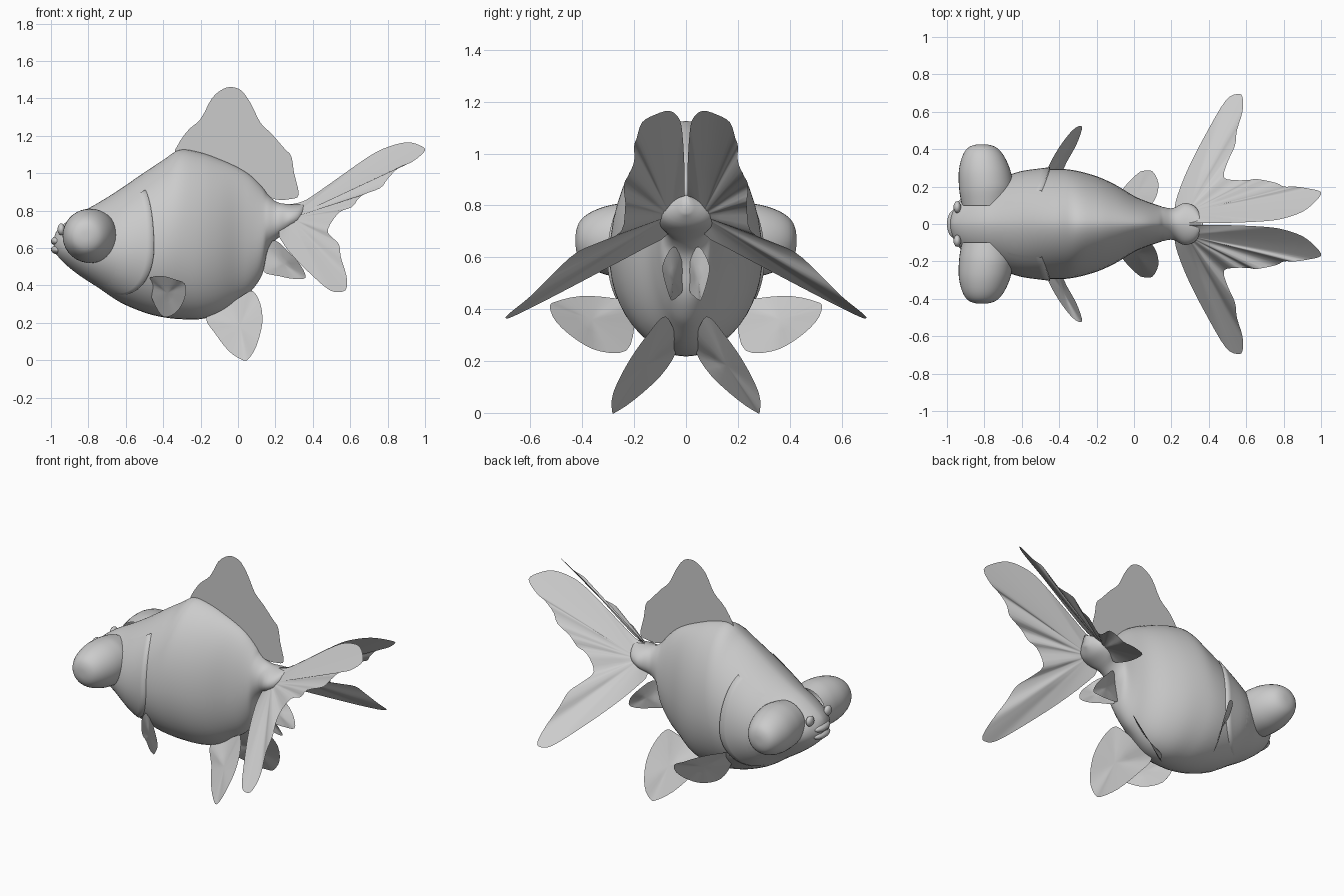
import bpy, bmesh, math
from mathutils import Vector, Matrix

cube = bpy.data.objects.get("Cube")
if cube:
    bpy.data.objects.remove(cube, do_unlink=True)

# One plain grey for the whole model
grey = bpy.data.materials.new("plain_grey")
grey.use_nodes = True
colour = (0.6, 0.6, 0.6, 1)
grey.diffuse_color = colour
grey.node_tree.nodes["Principled BSDF"].inputs["Base Color"].default_value = colour


def finish(name, bm, fix_normals=True):
    """Turn a bmesh into a smooth shaded object."""
    if fix_normals:
        bmesh.ops.recalc_face_normals(bm, faces=bm.faces)
    mesh = bpy.data.meshes.new(name)
    bm.to_mesh(mesh)
    bm.free()
    mesh.materials.append(grey)
    for face in mesh.polygons:
        face.use_smooth = True
    obj = bpy.data.objects.new(name, mesh)
    bpy.context.collection.objects.link(obj)
    return obj


def spline(points, steps, closed=False):
    """Smooth curve through points of any dimension."""
    points = [Vector(p) for p in points]
    count = len(points)

    def pick(i):
        return points[i % count] if closed else points[max(0, min(count - 1, i))]

    result = []
    for i in range(count if closed else count - 1):
        a, b, c, d = (pick(i + k) for k in (-1, 0, 1, 2))
        for s in range(steps):
            t = s / steps
            result.append(b + (c - a) * (t / 2)
                          + (a * 2 - b * 5 + c * 4 - d) * (t * t / 2)
                          + (b * 3 - a - c * 3 + d) * (t ** 3 / 2))
    if not closed:
        result.append(points[-1])
    return result


def grid(bm, rows, wrap=False):
    """Join rows of points with quads."""
    verts = [[bm.verts.new(p) for p in row] for row in rows]
    for low, high in zip(verts, verts[1:]):
        n = len(low)
        for j in range(n if wrap else n - 1):
            k = (j + 1) % n
            bm.faces.new((low[j], low[k], high[k], high[j]))
    return verts


def fin(name, outline, root=None, side=1):
    """Thin sheet: rings shrinking from the outline to the root point."""
    rim = spline(outline, 3, closed=True)
    centre = Vector(root) if root else sum(rim, Vector((0, 0, 0))) / len(rim)
    bm = bmesh.new()
    rows = [[centre.lerp(p, f) for p in rim] for f in (1, 0.7, 0.4)]
    inner = grid(bm, rows, wrap=True)[-1]
    hub = bm.verts.new(centre)
    for j, v in enumerate(inner):
        bm.faces.new((v, inner[(j + 1) % len(inner)], hub))
    for v in bm.verts:
        v.co.y *= side
    return finish(name, bm)


# Body stations: x, top, bottom, half width
stations = spline([
    (-.985, .65, .59, .03), (-.97, .69, .565, .07), (-.93, .73, .52, .13),
    (-.85, .785, .455, .185), (-.75, .84, .39, .225), (-.63, .915, .31, .275),
    (-.5, 1.005, .255, .29), (-.4, 1.07, .23, .295), (-.31, 1.125, .22, .285),
    (-.2, 1.11, .22, .255), (-.1, 1.075, .25, .21), (0, 1.03, .315, .15),
    (.07, .985, .37, .12), (.13, .925, .46, .1), (.16, .885, .59, .09),
    (.21, .845, .65, .085), (.27, .835, .685, .112), (.33, .835, .72, .09),
    (.37, .84, .77, .02)], 4)


def skin(station, angle):
    """Point of the body surface at an angle around its section."""
    x, top, bottom, width = station
    middle = bottom + 0.45 * (top - bottom)
    up, out = math.sin(angle), math.cos(angle)
    power = 1.2 if up > 0 else 1.0
    y = math.copysign(abs(out) ** power, out) * width
    return Vector((x, y, middle + up * ((top - middle) if up > 0 else (middle - bottom))))


def station_at(x):
    for a, b in zip(stations, stations[1:]):
        if a[0] <= x <= b[0]:
            return a.lerp(b, (x - a[0]) / (b[0] - a[0]))
    return stations[-1]


bm = bmesh.new()
rings = grid(bm, [[skin(s, math.tau * j / 48) for j in range(48)] for s in stations], wrap=True)
bm.faces.new(rings[0])
bm.faces.new(rings[-1])
finish("body", bm)

# Lips
for name, height in (("upper_lip", .637), ("lower_lip", .592)):
    bm = bmesh.new()
    bmesh.ops.create_uvsphere(bm, u_segments=20, v_segments=12, radius=1)
    bmesh.ops.transform(bm, verts=bm.verts, matrix=Matrix.Translation((-.96, 0, height))
                        @ Matrix.Diagonal((.04, .075, .027, 1)))
    finish(name, bm)

# Fin outlines on the left side
dorsal = [(x, 0, z) for x, z in (
    (-.34, 1.09), (-.28, 1.215), (-.2, 1.29), (-.14, 1.4), (-.08, 1.45), (-.03, 1.46),
    (.02, 1.44), (.07, 1.37), (.12, 1.27), (.18, 1.21), (.25, 1.13), (.285, 1.09),
    (.3, 1), (.325, .885), (.28, .862), (.2, .86), (.12, .9), (0, .98), (-.2, 1.06))]
tail = [
    (.27, .01, .82), (.36, .006, .855), (.5, .006, .95), (.7, .015, 1.09), (.8, .03, 1.14),
    (.9, .065, 1.165), (.97, .12, 1.15), (1, .17, 1.12), (.93, .19, 1.06), (.86, .2, 1.03),
    (.8, .2, .97), (.76, .22, .92), (.66, .24, .88), (.61, .235, .82), (.54, .235, .79),
    (.48, .25, .7), (.5, .33, .66), (.54, .42, .62), (.55, .5, .55), (.58, .6, .45),
    (.58, .68, .385), (.55, .695, .365), (.49, .66, .375), (.4, .51, .45), (.3, .32, .55),
    (.235, .16, .635), (.22, .07, .69)]
pectoral = [
    (-.48, .21, .42), (-.46, .3, .445), (-.4, .41, .45), (-.33, .5, .43), (-.285, .525, .41),
    (-.28, .5, .35), (-.31, .42, .28), (-.36, .33, .237), (-.41, .23, .24), (-.46, .2, .33)]
pelvic = [
    (-.17, .04, .23), (-.12, .1, .14), (-.05, .2, .05), (.02, .27, .003), (.055, .285, .006),
    (.1, .28, .08), (.13, .22, .2), (.12, .15, .3), (.08, .09, .37), (.03, .06, .35),
    (-.06, .04, .29)]
anal = [
    (.13, .012, .48), (.22, .03, .45), (.3, .05, .435), (.36, .06, .44), (.34, .08, .5),
    (.28, .09, .57), (.2, .05, .64), (.14, .01, .6)]

fin("dorsal_fin", dorsal)

for label, side in (("left", 1), ("right", -1)):
    fin(label + "_tail_fin", tail, (.28, .06, .76), side)
    fin(label + "_pectoral_fin", pectoral, None, side)
    fin(label + "_pelvic_fin", pelvic, None, side)
    fin(label + "_anal_fin", anal, None, side)

    # Bulging eye: a rounded dome turned around the y axis, tip leaning forward
    profile = spline([(.13, .1), (.143, .17), (.145, .22), (.137, .29), (.113, .36),
                      (.08, .405), (.04, .423), (.002, .426)], 3)
    bm = bmesh.new()
    rows = []
    for r, y in profile:
        lean = -.79 - max(0, y - .2) * .1
        rows.append([(lean + r * math.cos(math.tau * j / 36), y * side,
                      .665 + r * math.sin(math.tau * j / 36)) for j in range(36)])
    bm.faces.new(grid(bm, rows, wrap=True)[-1])
    finish(label + "_eye", bm)

    # Gill cover: raised patch of skin with a free rear edge
    bm = bmesh.new()
    rows = []
    for i in range(25):
        angle = math.radians(-62 + 112 * i / 24)
        sag = (angle / math.radians(62)) ** 2
        edge = -.45 - sag * (.2 if angle < 0 else .07)
        row = []
        for k in range(9):
            f = k / 8
            p = skin(station_at(-.76 + (edge + .76) * f), angle)
            p.y += (.016 * f - .006) * (1 - sag ** 4)
            row.append(p)
        row.append(row[-1] + Vector((.004, -.03, 0)))
        rows.append([(p.x, p.y * side, p.z) for p in row])
    grid(bm, rows)
    finish(label + "_gill_cover", bm)

    # Nostril flap
    bm = bmesh.new()
    bmesh.ops.create_uvsphere(bm, u_segments=16, v_segments=10, radius=1)
    bmesh.ops.transform(bm, verts=bm.verts, matrix=Matrix.Translation((-.945, side * .09, .7))
                        @ Matrix.Diagonal((.02, .032, .032, 1)))
    finish(label + "_nostril", bm)
